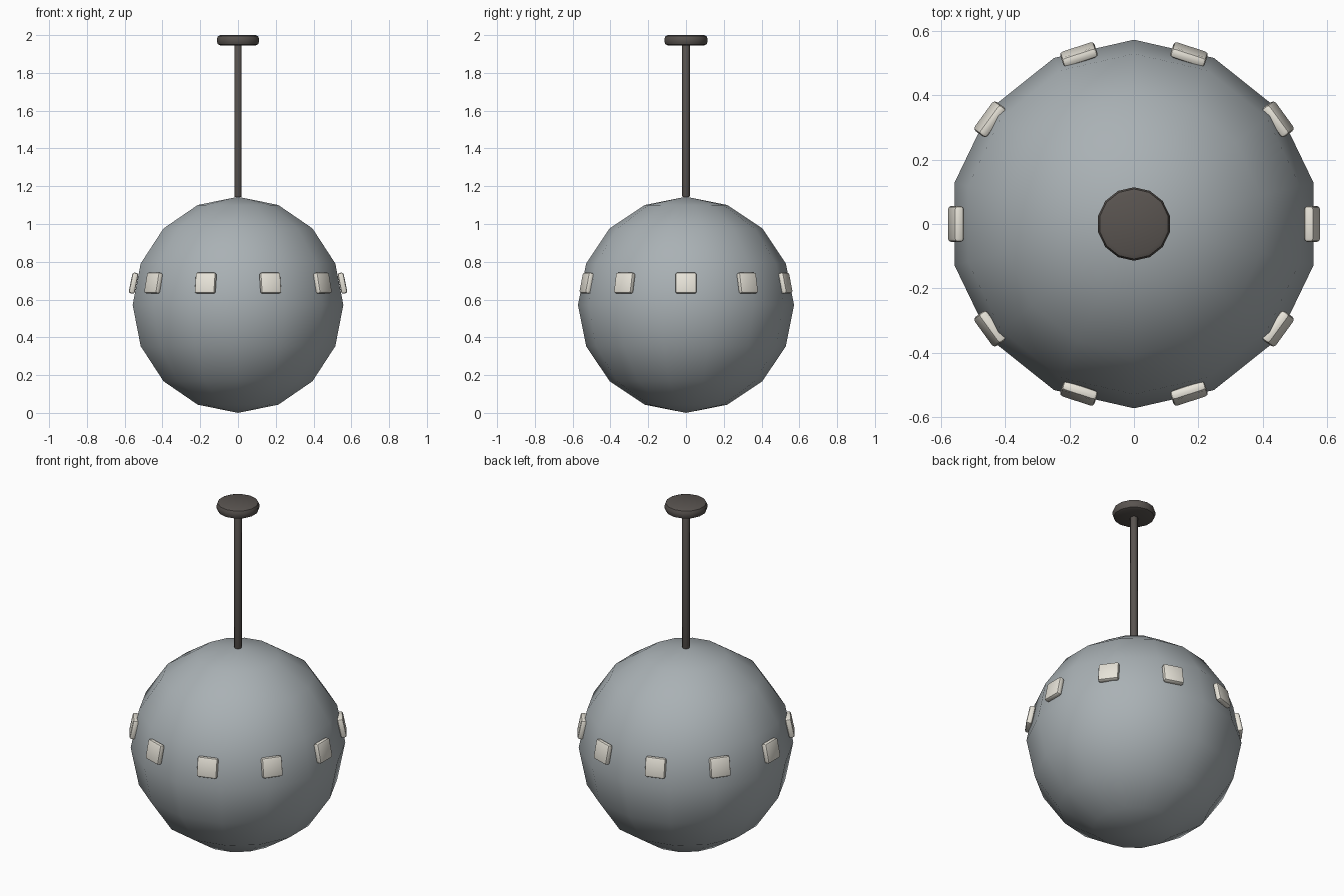
import bpy, bmesh
from math import sin, cos, pi, radians
from mathutils import Matrix

if "Cube" in bpy.data.objects:
    bpy.data.objects.remove(bpy.data.objects["Cube"])

R = 0.572        # globe radius
SIDES = 14


def material(name, rgb):
    m = bpy.data.materials.new(name)
    m.diffuse_color = (*rgb, 1)
    m.use_nodes = True
    m.node_tree.nodes["Principled BSDF"].inputs["Base Color"].default_value = m.diffuse_color
    return m


def finish(name, bm, mat, angle):
    bmesh.ops.recalc_face_normals(bm, faces=bm.faces)
    me = bpy.data.meshes.new(name)
    bm.to_mesh(me)
    bm.free()
    ob = bpy.data.objects.new(name, me)
    bpy.context.collection.objects.link(ob)
    me.materials.append(mat)
    bpy.ops.object.select_all(action='DESELECT')
    ob.select_set(True)
    bpy.context.view_layer.objects.active = ob
    bpy.ops.object.shade_smooth_by_angle(angle=radians(angle))
    return ob


def lathe(name, profile, sides, mat, angle):
    """Turn (radius, z) points around z, first corner on +y; ends are poles."""
    bm = bmesh.new()
    rings = []
    for r, z in profile:
        if r == 0:
            rings.append([bm.verts.new((0, 0, z))] * sides)
        else:
            rings.append([bm.verts.new((r * sin(2 * pi * i / sides),
                                        r * cos(2 * pi * i / sides), z))
                          for i in range(sides)])
    for a, b in zip(rings, rings[1:]):
        for i in range(sides):
            j = (i + 1) % sides
            bm.faces.new(dict.fromkeys((a[i], a[j], b[j], b[i])))
    return finish(name, bm, mat, angle)


def rounded_rod(name, r, z0, z1, bevel, sides, mat):
    arc = [(r - bevel + bevel * sin(t * pi / 4), bevel - bevel * cos(t * pi / 4))
           for t in range(3)]
    prof = [(0, z0)] + [(a, z0 + h) for a, h in arc]
    prof += [(a, z1 - h) for a, h in reversed(arc)] + [(0, z1)]
    return lathe(name, prof, sides, mat, 40)


grey = material("globe_grey", (0.40, 0.44, 0.46))
dark = material("dark_metal", (0.10, 0.088, 0.08))
cream = material("cream", (0.80, 0.77, 0.69))

# Low-poly globe
globe = [(R * sin(pi * k / 8) if 0 < k < 8 else 0, R - R * cos(pi * k / 8))
         for k in range(9)]
lathe("globe", globe, SIDES, grey, 60)

# Hanging stem and ceiling plate
rounded_rod("stem", 0.02, 1.142, 1.96, 0.006, SIDES, dark)
rounded_rod("ceiling_plate", 0.114, 1.946, 2.0, 0.018, SIDES, dark)

# Ring of ten rounded tiles, tilted to follow the globe
for i in range(10):
    bm = bmesh.new()
    bmesh.ops.create_cube(bm, size=1, matrix=Matrix.Diagonal((0.032, 0.112, 0.112, 1)))
    bmesh.ops.bevel(bm, geom=bm.edges[:], offset=0.011, segments=2,
                    profile=0.5, affect='EDGES')
    place = (Matrix.Rotation(i * 2 * pi / 10, 4, 'Z')
             @ Matrix.Translation((0.553, 0, 0.687))
             @ Matrix.Rotation(-0.2, 4, 'Y'))
    bm.transform(place)
    finish(f"tile_{i + 1}", bm, cream, 40)
